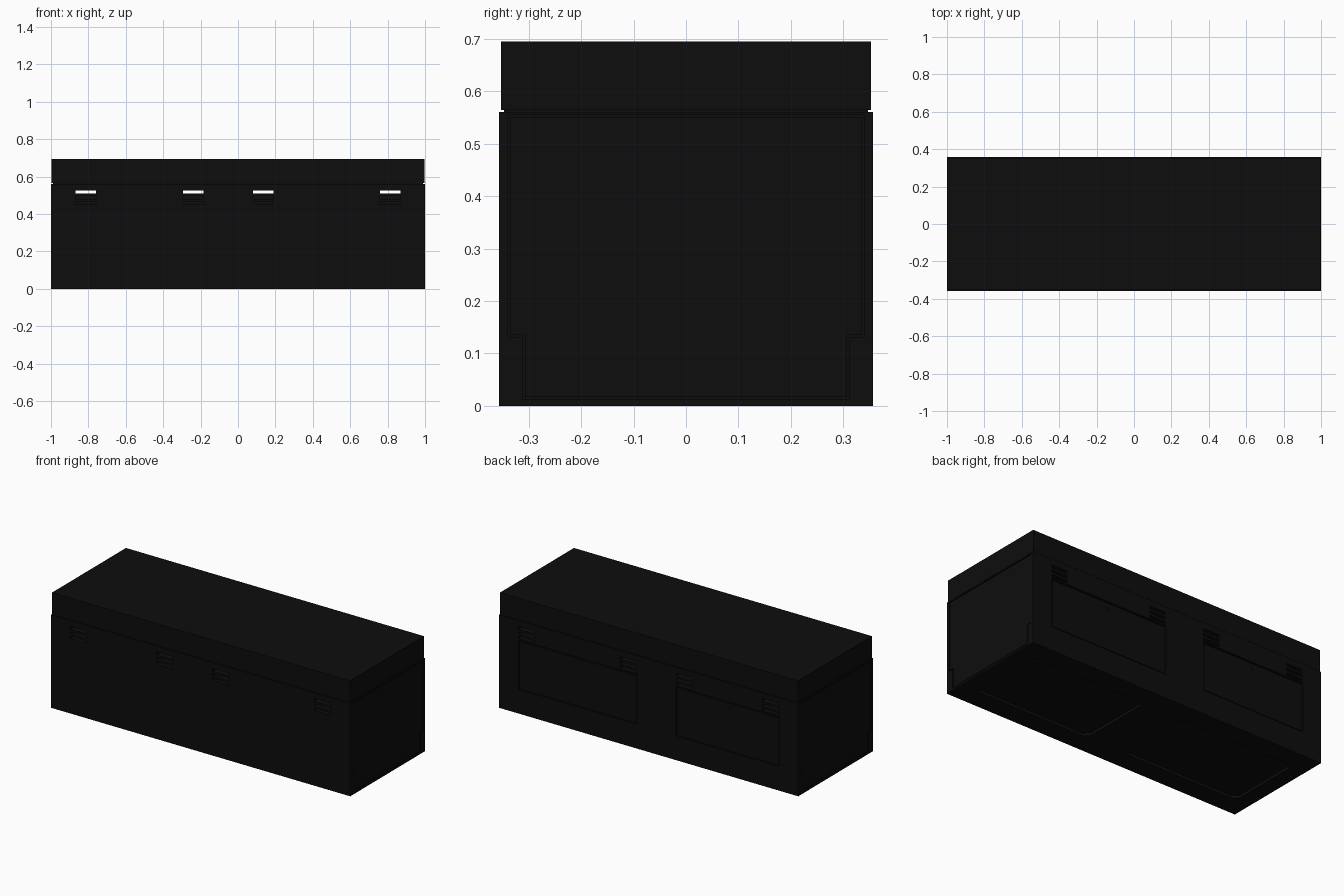
import bpy, bmesh
from mathutils import Matrix, Vector

cube = bpy.data.objects.get("Cube")
if cube:
    bpy.data.objects.remove(cube, do_unlink=True)

W, D, SEAM, TOP = 1.0, 0.357, 0.565, 0.695
GAP = 0.005

black = bpy.data.materials.new("near_black_paint")
black.use_nodes = True
colour = (0.004, 0.004, 0.004, 1)
black.diffuse_color = colour
black.node_tree.nodes["Principled BSDF"].inputs["Base Color"].default_value = colour


def add_box(bm, lo, hi):
    lo, hi = Vector(lo), Vector(hi)
    m = Matrix.Translation((lo + hi) / 2) @ Matrix.Diagonal((*(hi - lo), 1))
    return bmesh.ops.create_cube(bm, size=1, matrix=m)["verts"]


def add_prism(bm, points, start, step):
    """Extrude a closed outline; start maps each 2D point into space."""
    face = bm.faces.new([bm.verts.new(start(a, b)) for a, b in points])
    ext = bmesh.ops.extrude_face_region(bm, geom=[face])["geom"]
    verts = [v for v in ext if isinstance(v, bmesh.types.BMVert)]
    bmesh.ops.translate(bm, verts=verts, vec=step)


def make(name, bm):
    bmesh.ops.recalc_face_normals(bm, faces=bm.faces)
    mesh = bpy.data.meshes.new(name)
    bm.to_mesh(mesh)
    bm.free()
    mesh.materials.append(black)
    ob = bpy.data.objects.new(name, mesh)
    bpy.context.collection.objects.link(ob)
    return ob


def box(name, lo, hi):
    bm = bmesh.new()
    add_box(bm, lo, hi)
    return make(name, bm)


def end_outline(inset):
    # End panel outline, stepped in at the lower corners
    w, n = 0.34 - inset, 0.312 - inset
    z0, z1, z2 = 0.012 + inset, 0.13 + inset, 0.555 - inset
    return [(-n, z0), (n, z0), (n, z1), (w, z1), (w, z2), (-w, z2), (-w, z1), (-n, z1)]


# Main body and the slightly narrower lid
body = box("cabinet_body", (-W, -D, 0), (W, D, SEAM - 0.004))
box("lid", (-W + 0.004, -D + 0.004, SEAM), (W - 0.004, D - 0.004, TOP))
box("lid_seam", (-W + 0.01, -D + 0.01, SEAM - 0.008), (W - 0.01, D - 0.01, SEAM + 0.004))

# Openings cut into the body
doors = [(0.077, 0.868), (-0.875, -0.184)]
slots = [(-0.87, -0.76), (-0.295, -0.185), (0.08, 0.19), (0.76, 0.87)]
DOOR_LOW, DOOR_HIGH = 0.145, 0.445
bm = bmesh.new()
for a, b in slots:
    add_box(bm, (a, -D - 0.1, 0.509), (b, D + 0.1, 0.526))
    for z in (0.481, 0.453):
        for s in (-1, 1):
            y0, y1 = sorted((s * (D - 0.03), s * (D + 0.1)))
            add_box(bm, (a, y0, z), (b, y1, z + 0.015))
for a, b in doors:
    add_box(bm, (a, D - 0.014, DOOR_LOW), (b, D + 0.1, DOOR_HIGH))
for s in (-1, 1):
    add_prism(bm, end_outline(0), lambda y, z: (s * (W - 0.012), y, z), (s * 0.1, 0, 0))
    # Shallow underside recess with clipped corners
    x0, x1, y, c = 0.128, 0.905, 0.235, 0.03
    pts = [(x0 + c, -y), (x1 - c, -y), (x1, c - y), (x1, y - c),
           (x1 - c, y), (x0 + c, y), (x0, y - c), (x0, c - y)]
    add_prism(bm, pts, lambda px, py: (s * px, py, -0.1), (0, 0, 0.115))
cutter = make("opening_cutter", bm)
cutter.hide_render = True
mod = body.modifiers.new("openings", "BOOLEAN")
mod.operation, mod.solver, mod.object = "DIFFERENCE", "EXACT", cutter
bpy.context.view_layer.objects.active = body
bpy.ops.object.modifier_apply(modifier=mod.name)
bpy.data.objects.remove(cutter, do_unlink=True)

# End panels sit in their recesses with a narrow gap
for name, s in (("left", 1), ("right", -1)):
    bm = bmesh.new()
    add_prism(bm, end_outline(GAP), lambda y, z: (s * (W - 0.013), y, z), (s * 0.011, 0, 0))
    make(name + "_end_panel", bm)

# Rear doors, each with a round lock near its top edge
for name, (a, b) in zip(("left", "right"), doors):
    box(name + "_rear_door", (a + GAP, D - 0.015, DOOR_LOW + GAP),
        (b - GAP, D - 0.002, DOOR_HIGH - 0.01))
    bm = bmesh.new()
    place = Matrix.Translation(((a + b) / 2, D - 0.003, 0.405)) @ Matrix.Rotation(1.5708, 4, "X")
    bmesh.ops.create_cone(bm, cap_ends=True, segments=16, radius1=0.011,
                          radius2=0.011, depth=0.006, matrix=place)
    make(name + "_door_lock", bm)
